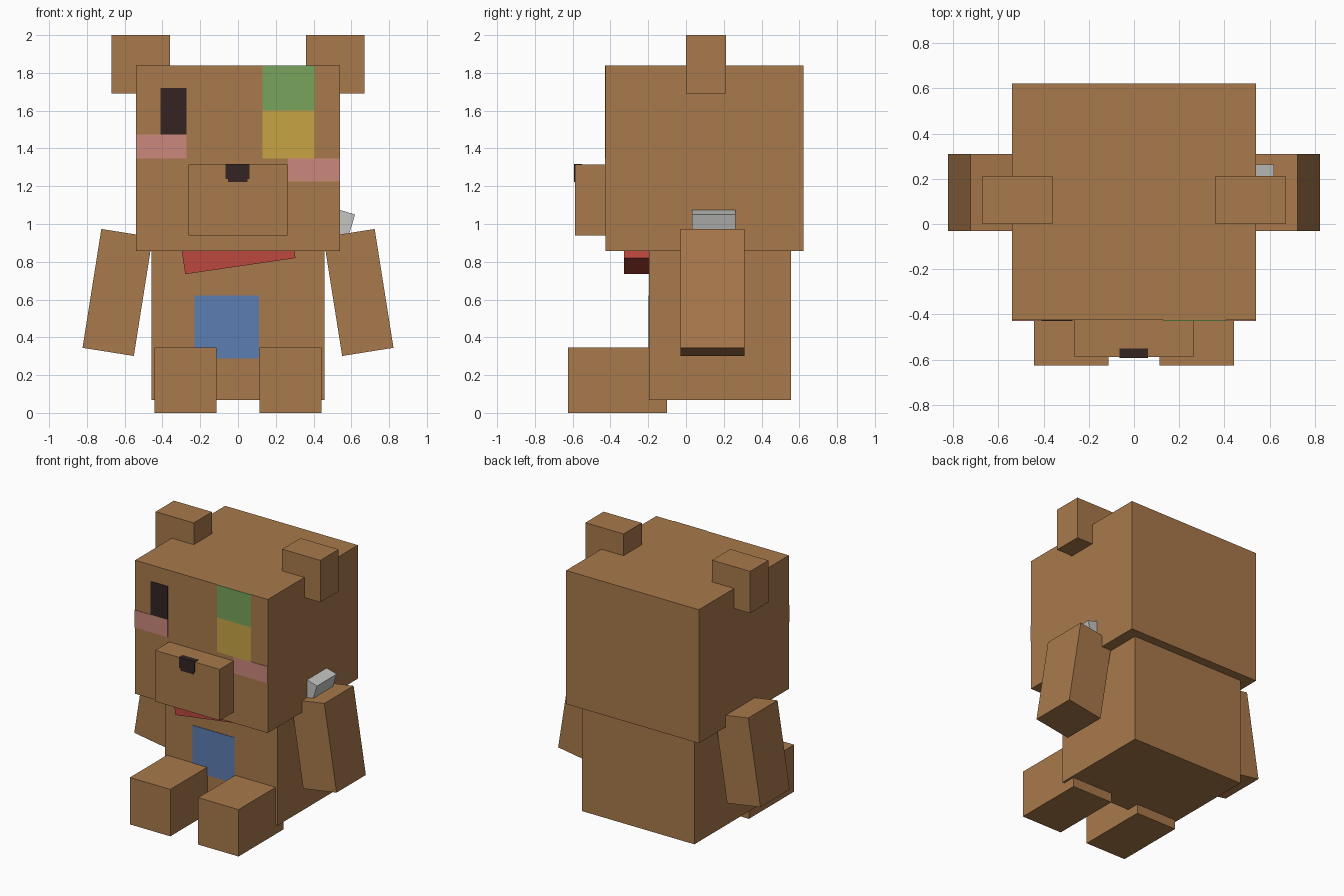
import bpy, bmesh, math
from mathutils import Matrix

if "Cube" in bpy.data.objects:
    bpy.data.objects.remove(bpy.data.objects["Cube"])


def material(name, r, g, b):
    """Flat colour given as sRGB bytes, stored linear."""
    lin = lambda c: c / 12.92 if c <= 0.04045 else ((c + 0.055) / 1.055) ** 2.4
    m = bpy.data.materials.new(name)
    m.diffuse_color = (*[lin(c / 255) for c in (r, g, b)], 1)
    m.use_nodes = True
    m.node_tree.nodes["Principled BSDF"].inputs["Base Color"].default_value = m.diffuse_color
    return m


BROWN = material("brown fur", 169, 121, 76)
DARK = material("dark brown", 54, 36, 36)
PINK = material("pink", 204, 136, 124)
GREEN = material("green", 120, 164, 92)
YELLOW = material("yellow", 200, 164, 68)
BLUE = material("blue", 92, 126, 178)
RED = material("red", 188, 72, 62)
GREY = material("light grey", 196, 197, 193)


def box(name, x, y, z, mat, tilt=0):
    """Box from axis ranges, tilted in degrees about its own y axis."""
    bm = bmesh.new()
    size = [r[1] - r[0] for r in (x, y, z)]
    bmesh.ops.create_cube(bm, size=1, matrix=Matrix.Diagonal((*size, 1)))
    mesh = bpy.data.meshes.new(name)
    bm.to_mesh(mesh)
    bm.free()
    mesh.materials.append(mat)
    ob = bpy.data.objects.new(name, mesh)
    ob.location = [sum(r) / 2 for r in (x, y, z)]
    ob.rotation_euler.y = math.radians(tilt)
    bpy.context.collection.objects.link(ob)
    return ob


def plate(name, x, z, front, mat):
    """Thin painted patch lying on a front face."""
    return box(name, x, (front - 0.004, front), z, mat)


HEAD_Y, BODY_Y, MUZZLE_Y = -0.425, -0.195, -0.588

# Main blocks
box("head", (-0.54, 0.54), (HEAD_Y, 0.622), (0.858, 1.84), BROWN)
box("muzzle", (-0.262, 0.262), (MUZZLE_Y, HEAD_Y), (0.938, 1.314), BROWN)
box("body", (-0.458, 0.458), (BODY_Y, 0.557), (0.068, 0.858), BROWN)

# Paired limbs and ears
for side, s in (("left", -1), ("right", 1)):
    span = lambda a, b: tuple(sorted((s * a, s * b)))
    box(side + "_ear", span(0.36, 0.67), (0.0, 0.212), (1.692, 2.0), BROWN)
    box(side + "_leg", span(0.113, 0.442), (-0.625, -0.1), (0, 0.345), BROWN)
    box(side + "_arm", span(0.5, 0.775), (-0.03, 0.31), (0.319, 0.956),
        BROWN, tilt=-9 * s)

# Tilted scarf under the chin and clip beside the neck
box("scarf", (-0.297, 0.293), (-0.328, -0.15), (0.776, 0.976), RED, tilt=-8.3)
box("clip", (0.346, 0.596), (0.032, 0.262), (0.891, 1.091), GREY, tilt=17)

# Face patches
plate("eye", (-0.41, -0.273), (1.475, 1.72), HEAD_Y, DARK)
plate("left_cheek", (-0.54, -0.273), (1.347, 1.475), HEAD_Y, PINK)
plate("right_cheek", (0.265, 0.54), (1.225, 1.347), HEAD_Y, PINK)
plate("green_eye_patch", (0.13, 0.405), (1.6, 1.84), HEAD_Y, GREEN)
plate("yellow_eye_patch", (0.13, 0.405), (1.347, 1.6), HEAD_Y, YELLOW)

# Nose wraps over the top edge of the muzzle
plate("nose_front", (-0.065, 0.062), (1.238, 1.314), MUZZLE_Y, DARK)
plate("nose_tip", (-0.052, 0.05), (1.222, 1.238), MUZZLE_Y, DARK)
box("nose_top", (-0.065, 0.062), (MUZZLE_Y - 0.004, -0.55), (1.314, 1.318), DARK)

# Belly patch
plate("belly_patch", (-0.23, 0.11), (0.287, 0.622), BODY_Y, BLUE)
